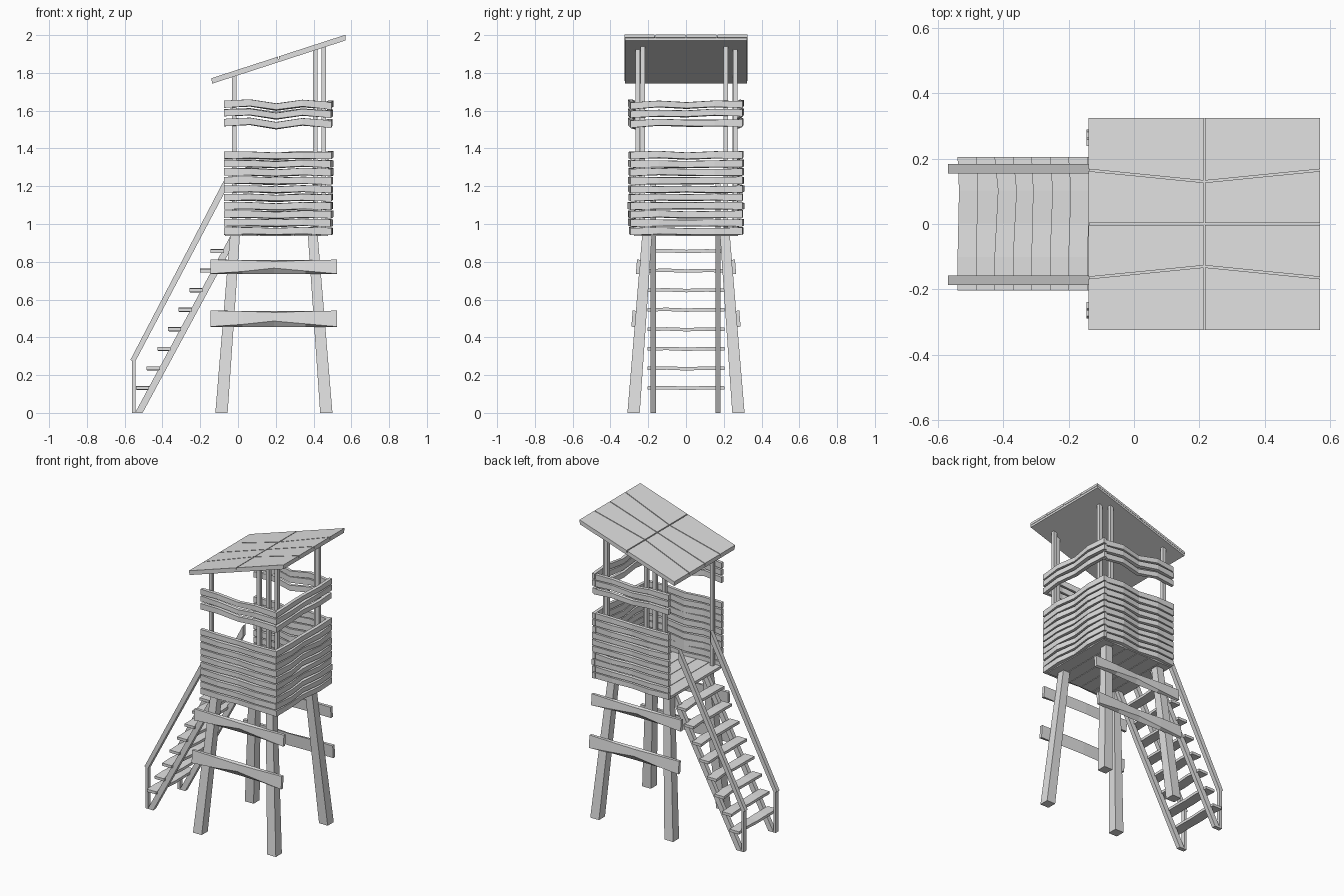
import bpy, bmesh, random
from mathutils import Vector as V

if "Cube" in bpy.data.objects:
    bpy.data.objects.remove(bpy.data.objects["Cube"])

random.seed(4)
grey = bpy.data.materials.new("plain_grey")
grey.diffuse_color = (0.75, 0.75, 0.75, 1)
grey.use_nodes = True
grey.node_tree.nodes["Principled BSDF"].inputs["Base Color"].default_value = grey.diffuse_color


def loft(name, sections):
    """Solid through a list of four-point cross-sections."""
    bm = bmesh.new()
    rings = [[bm.verts.new(p) for p in s] for s in sections]
    for a, b in zip(rings, rings[1:]):
        for i in range(4):
            j = (i + 1) % 4
            bm.faces.new((a[i], a[j], b[j], b[i]))
    bm.faces.new(rings[0])
    bm.faces.new(rings[-1][::-1])
    bmesh.ops.recalc_face_normals(bm, faces=bm.faces)
    me = bpy.data.meshes.new(name)
    bm.to_mesh(me)
    bm.free()
    me.materials.append(grey)
    ob = bpy.data.objects.new(name, me)
    bpy.context.collection.objects.link(ob)
    return ob


def box(name, x0, x1, y0, y1, z0, z1):
    return loft(name, [[(x0, y0, z), (x1, y0, z), (x1, y1, z), (x0, y1, z)] for z in (z0, z1)])


def plank(name, p0, p1, out, up, thick, height, bend=(0, 0, 0, 0, 0), push=(0, 0, 0, 0, 0),
          narrow=(0, 0, 0, 0, 0)):
    """Hand-cut board from p0 to p1 (inner bottom edge), wavy along its length."""
    p0, p1, out, up = V(p0), V(p1), V(out), V(up)
    secs = []
    n = len(bend) - 1
    for i in range(n + 1):
        c = p0.lerp(p1, i / n) + up * bend[i] + out * push[i]
        h, s = up * height, up * narrow[i]
        secs.append([c, c + out * thick + s, c + out * thick + h - s * 0.3, c + h])
    return loft(name, secs)


# four splayed legs, centred on x = 0.19
for sx in (-1, 1):
    for sy in (-1, 1):
        loft("leg", [[(0.19 + sx * a, sy * c, z) for a, c in ((i, i), (o, i), (o, o), (i, o))]
                     for z, i, o in ((0, 0.245, 0.31), (0.94, 0.18, 0.232))])

# two wide braces on each side, leaning with the legs
for sy in (-1, 1):
    for z, h in ((0.735, 0.075), (0.455, 0.085)):
        y = sy * (0.308 - 0.085 * z)
        plank("side_brace", (-0.145, y, z), (0.525, y, z), (0, sy, 0.08), (0, -sy * 0.085, 1),
              0.02, h, push=(0, 0, -0.004, 0, 0), narrow=(0, 0.012, 0.03, 0.015, 0))

# floor boards
for i in range(6):
    x = -0.07 + i * 0.0915
    box("floor_board", x, x + 0.088, -0.275, 0.275, 0.937, 0.955)

# wavy wall boards on three sides; the stair side stays open
low = [0.943 + i * 0.0447 for i in range(10)]
high = [1.517, 1.57, 1.615]
for z in low + high:
    up_row = z > 1.5
    amp = 1 if up_row else 0.3
    for side in ("front", "back", "right"):
        j = lambda a: random.uniform(-a, a)
        push = [0.002 + j(.003), 0.012 + j(.004), -0.003 + j(.004), 0.013 + j(.004), 0.003 + j(.003)]
        bend = [0, 0.005 * amp + j(.002), -0.016 * amp + j(.002), 0.004 * amp + j(.002), -0.007 * amp]
        h = 0.038 + j(.002)
        nar = [0, 0.003, 0.005, 0.003, 0]
        if side == "right":
            bend = [-0.008 * amp, j(.003), -0.003 + j(.003), j(.003), 0]
            plank("right_wall_board", (0.468, -0.293, z), (0.468, 0.3, z), (1, 0, 0), (0, 0, 1),
                  0.022, h, bend, push, nar)
        else:
            s = -1 if side == "front" else 1
            plank(side + "_wall_board", (-0.075, s * 0.27, z), (0.48, s * 0.27, z), (0, s, 0),
                  (0, 0, 1), 0.022, h, bend, push, nar)


# roof height rule and posts reaching up to it
def roof_z(x):
    return 1.742 + (x + 0.14) * 0.324


for x, y in ((-0.02, -0.255), (-0.02, 0.258), (0.408, -0.255), (0.408, 0.26),
             (0.455, -0.23), (0.455, 0.21)):
    box("roof_post", x - 0.012, x + 0.012, y - 0.012, y + 0.012, 0.945, roof_z(x) + 0.008)

# sloping roof: thin base with eight separate panels on top
def roof_piece(name, pts, lo, hi):
    lift = lambda y: 0.006 - abs(abs(abs(y) - 0.16) - 0.16) * 0.0
    loft(name, [[(x, y, roof_z(x) + d) for x, y in pts] for d in (lo, hi)])


roof_piece("roof_base", [(-0.138, -0.323), (0.568, -0.323), (0.568, 0.323), (-0.138, 0.323)], 0, 0.016)
g = 0.003
end, mid = (-0.325, -0.165, 0, 0.165, 0.325), (-0.325, -0.13, 0, 0.13, 0.325)
for xa, xb, ya, yb in ((-0.14, 0.215 - g, end, mid), (0.215 + g, 0.57, mid, end)):
    for i in range(4):
        a = g if i > 0 else 0
        b = g if i < 3 else 0
        roof_piece("roof_panel", [(xa, ya[i] + a), (xb, yb[i] + a),
                                  (xb, yb[i + 1] - b), (xa, ya[i + 1] - b)], 0.014, 0.03)

# stair stringers, handrails and handrail posts
for y0, y1 in ((-0.187, -0.158), (0.155, 0.183)):
    def slanted(name, prof):
        loft(name, [[(x, y, z) for x, z in prof] for y in (y0, y1)])
    slanted("stair_stringer", [(-0.545, 0), (-0.505, 0), (0.0, 0.937), (-0.04, 0.937)])
    slanted("handrail", [(-0.57, 0.28), (-0.545, 0.27), (-0.072, 1.165), (-0.072, 1.235)])
    box("handrail_post", -0.56, -0.543, y0, y1, 0, 0.285)

# eight stair treads
for i in range(8):
    x, z = -0.54 + i * 0.0565, 0.123 + i * 0.1035
    k = random.uniform(0.003, 0.012)
    plank("stair_tread", (x, -0.203, z), (x, 0.205, z), (1, 0, 0), (0, 0, 1), 0.07, 0.018,
          bend=(0, 0.002, -0.002, 0.001, 0), push=(0, 0, k / 2, k, 0))
